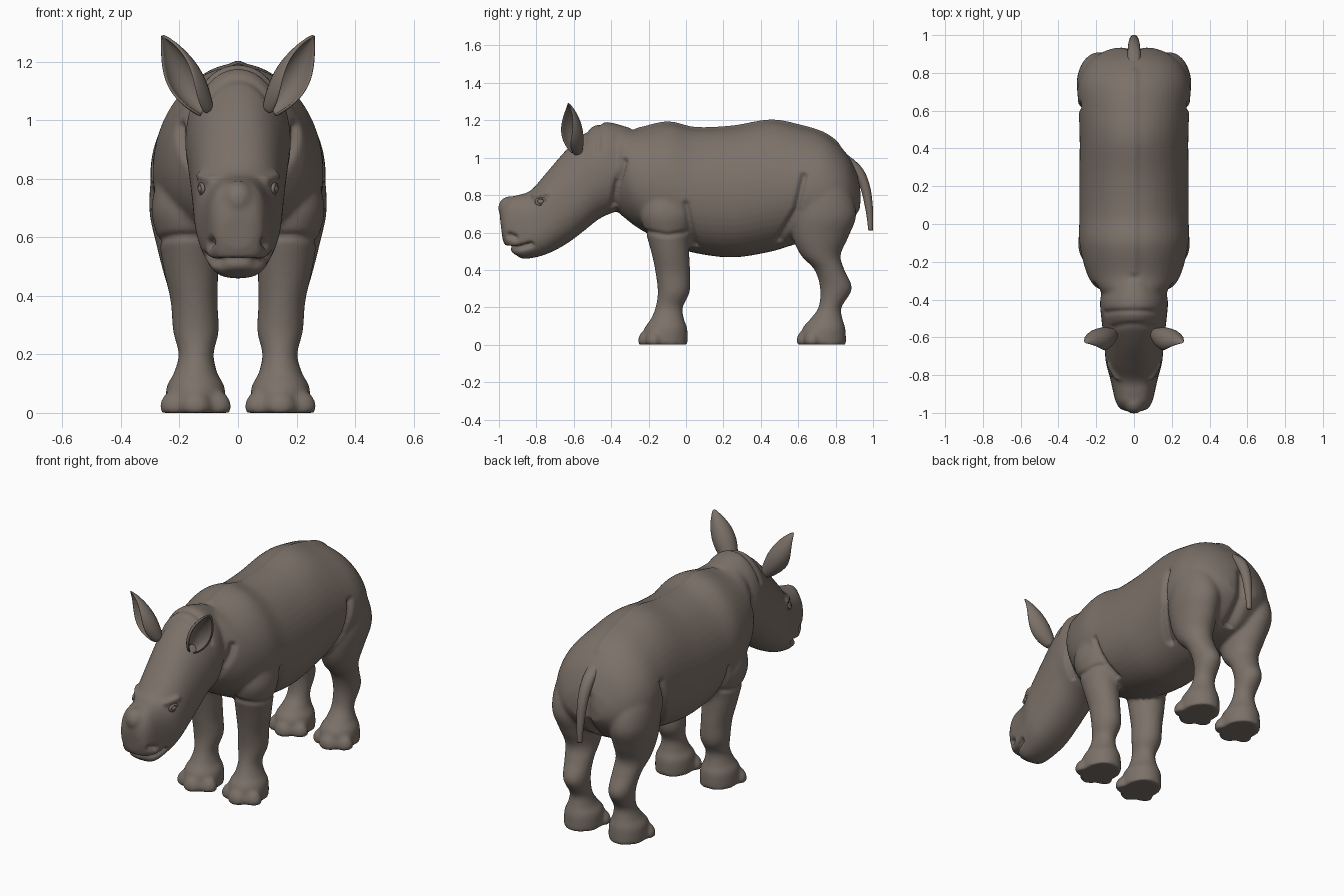
import bpy
import bmesh
from math import sin, cos, pi, exp, copysign
from mathutils import Vector, Matrix
from mathutils.geometry import intersect_point_line

cube = bpy.data.objects.get("Cube")
if cube:
    bpy.data.objects.remove(cube, do_unlink=True)

HIDE_COLOUR = (0.2, 0.165, 0.14, 1)
hide = bpy.data.materials.new("grey_brown_hide")
hide.use_nodes = True
hide.diffuse_color = HIDE_COLOUR
hide.node_tree.nodes["Principled BSDF"].inputs["Base Color"].default_value = HIDE_COLOUR


def finish(bm, name):
    """Turn a bmesh into a smooth, coloured object."""
    mesh = bpy.data.meshes.new(name)
    bmesh.ops.recalc_face_normals(bm, faces=bm.faces[:])
    bm.to_mesh(mesh)
    bm.free()
    mesh.materials.clear()
    mesh.materials.append(hide)
    mesh.shade_smooth()
    obj = bpy.data.objects.new(name, mesh)
    bpy.context.collection.objects.link(obj)
    return obj


def refine(rows, steps=6):
    """Catmull-Rom interpolation of section parameters."""
    rows = [Vector(r) for r in rows]
    padded = [rows[0]] + rows + [rows[-1]]
    out = []
    for a, b, c, d in zip(padded, padded[1:], padded[2:], padded[3:]):
        for i in range(steps):
            t = i / steps
            out.append(b + (c - a) * (t / 2)
                       + (a * 2 - b * 5 + c * 4 - d) * (t * t / 2)
                       + (b * 3 - a - c * 3 + d) * (t ** 3 / 2))
    return out + [rows[-1]]


def power(value, e):
    return copysign(abs(value) ** e, value)


def upright_ring(s, a):
    """Section from a top point to a bottom point: half width and squareness."""
    yt, zt, yb, zb, w, e = s
    k = (1 + power(cos(a), e)) / 2
    x = power(sin(a), e) * w * (1 - 0.08 * cos(a))
    return Vector((x, yb + (yt - yb) * k, zb + (zt - zb) * k))


def level_ring(s, a):
    """Horizontal section: height, centre and radii."""
    z, x, y, rx, ry = s
    return Vector((x + rx * cos(a), y + ry * sin(a), z))


def loft(bm, rows, ring, side=1, segments=48):
    loops = []
    for s in refine(rows):
        pts = [ring(s, 2 * pi * i / segments) for i in range(segments)]
        loops.append([bm.verts.new((p.x * side, p.y, p.z)) for p in pts])
    for lo, hi in zip(loops, loops[1:]):
        for i in range(segments):
            j = (i + 1) % segments
            bm.faces.new((lo[i], lo[j], hi[j], hi[i]))
    bm.faces.new(loops[0])
    bm.faces.new(loops[-1])


def ball(bm, centre, size):
    mat = Matrix.Translation(centre) @ Matrix.Diagonal((*size, 1))
    bmesh.ops.create_uvsphere(bm, u_segments=20, v_segments=12, radius=1, matrix=mat)


torso = [
    (-.44, 1.16, -.40, .74, .10, 1), (-.36, 1.165, -.33, .68, .195, 1),
    (-.27, 1.15, -.25, .62, .25, .97), (-.1, 1.185, -.1, .54, .288, .97),
    (.05, 1.155, .05, .49, .288, .97), (.25, 1.163, .25, .467, .288, .97),
    (.45, 1.195, .45, .497, .287, 1), (.6, 1.17, .6, .54, .292, 1),
    (.75, 1.12, .72, .55, .297, .97), (.86, 1.02, .82, .59, .255, .95),
    (.92, .9, .89, .66, .175, 1), (.935, .82, .93, .72, .1, 1)]
head = [
    (-.30, 1.16, -.3, .74, .15, 1), (-.42, 1.19, -.38, .71, .178, .95),
    (-.5, 1.165, -.46, .675, .175, .95), (-.58, 1.1, -.55, .605, .165, .92),
    (-.66, 1.02, -.63, .545, .157, .9), (-.75, .915, -.72, .495, .148, .85),
    (-.83, .825, -.8, .468, .127, .8), (-.9, .8, -.87, .46, .111, .72),
    (-.95, .785, -.91, .48, .1, .72), (-.985, .74, -.955, .51, .08, .8),
    (-.995, .68, -.98, .56, .045, .9)]
front_leg = [
    (.85, .17, -.1, .09, .12), (.7, .183, -.1, .113, .145),
    (.58, .17, -.095, .1, .115), (.48, .16, -.082, .092, .1),
    (.38, .15, -.07, .08, .092), (.28, .144, -.066, .078, .085),
    (.2, .143, -.09, .06, .073), (.135, .145, -.1, .075, .09),
    (.085, .145, -.108, .1, .115), (0, .145, -.112, .103, .122)]
hind_leg = [
    (1, .17, .72, .03, .04), (.85, .18, .735, .105, .13),
    (.7, .185, .74, .118, .17), (.58, .175, .72, .105, .15),
    (.48, .165, .72, .09, .107), (.4, .155, .767, .078, .08),
    (.3, .147, .802, .068, .085), (.2, .143, .77, .06, .062),
    (.135, .145, .75, .075, .088), (.085, .145, .737, .1, .115),
    (0, .145, .735, .103, .122)]

# Body: torso, head, legs and toes fused into one skin
bm = bmesh.new()
loft(bm, torso, upright_ring)
loft(bm, head, upright_ring)
for side in (1, -1):
    for leg in (front_leg, hind_leg):
        loft(bm, leg, level_ring, side)
        foot_x, foot_y = leg[-1][1] * side, leg[-1][2]
        for dx, dy in ((0, -.1), (.068, -.06), (-.068, -.06)):
            ball(bm, (foot_x + dx, foot_y + dy, .018), (.055, .045, .06))
# Horn bud
ball(bm, (0, -.945, .73), (.058, .06, .064))
for v in bm.verts:
    v.co.z = max(v.co.z, 0)
draft = finish(bm, "body_draft")
remesh = draft.modifiers.new("Fuse", 'REMESH')
remesh.mode = 'VOXEL'
remesh.voxel_size = 0.01
relax = draft.modifiers.new("Relax", 'SMOOTH')
relax.factor = 0.5
relax.iterations = 8
bpy.context.view_layer.update()
bm = bmesh.new()
bm.from_object(draft, bpy.context.evaluated_depsgraph_get())
bpy.data.objects.remove(draft, do_unlink=True)


def carve(path, width, depth, where, axes=(1, 2)):
    """Press a groove (or raise a ridge) along a path seen along one axis."""
    bm.normal_update()
    pts = [Vector((*p, 0)) for p in path]
    shifts = []
    for v in bm.verts:
        if not where(v.co):
            continue
        p = Vector((v.co[axes[0]], v.co[axes[1]], 0))
        gap = 1
        for a, b in zip(pts, pts[1:]):
            t = intersect_point_line(p, a, b)[1]
            gap = min(gap, (p - a.lerp(b, min(max(t, 0), 1))).length)
        if gap < width * 3:
            shifts.append((v, v.normal * (-depth * exp(-(gap / width) ** 2))))
    for v, move in shifts:
        v.co += move


# Skin folds at neck, collar, shoulder, elbow and flank
carve([(-.33, .98), (-.37, .85), (-.39, .72)], .015, .022, lambda c: abs(c.x) > .1)
carve([(-.46, 1.2), (-.47, 1.04)], .014, .009, lambda c: c.z > .9)
carve([(-.53, 1.15), (-.55, 1.06)], .014, .007, lambda c: c.z > .9)
carve([(-.25, .61), (-.1, .585), (0, .6)], .013, .01, lambda c: abs(c.x) > .12)
carve([(0, .75), (.03, .6), (.05, .53)], .015, .018, lambda c: abs(c.x) > .15)
carve([(.63, .9), (.59, .72), (.5, .56)], .016, .024, lambda c: abs(c.x) > .14)
# Mouth, nostrils and brows
carve([(-1, .515), (-.92, .51), (-.83, .535)], .012, .03, lambda c: c.y < -.8)
carve([(-.945, .585), (-.915, .575)], .014, .022, lambda c: abs(c.x) > .03)
carve([(-.81, .795), (-.745, .81)], .014, -.014, lambda c: abs(c.x) > .06)
# Spine ridge and rump cleft
carve([(0, -.25), (0, .8)], .022, -.01, lambda c: c.z > 1, (0, 1))
carve([(0, .5), (0, .85)], .03, .03, lambda c: c.y > .8, (0, 2))
finish(bm, "body")

# Tail
bm = bmesh.new()
loft(bm, [(1.03, 0, .81, .035, .035), (.95, 0, .9, .035, .038),
          (.85, 0, .955, .03, .028), (.72, 0, .98, .022, .02),
          (.61, 0, .987, .014, .012)], level_ring, segments=16)
finish(bm, "tail")

ROWS, COLS = 14, 10
for side, label in ((1, "left"), (-1, "right")):
    # Ear: a cupped leaf on a narrow rolled stem, opening forward and outward
    bm = bmesh.new()
    base, tip = Vector((.105, -.575, 1.03)), Vector((.26, -.63, 1.29))
    axis = (tip - base).normalized()
    facing = Vector((.55, -.8, 0))
    facing = (facing - axis * facing.dot(axis)).normalized()
    across = axis.cross(facing)
    grid = []
    for r in range(ROWS + 1):
        u = r / ROWS
        w = .06 * max(sin(pi * (.1 + .9 * u)), .01) ** .8
        row = []
        for c in range(COLS + 1):
            a = (2 * c / COLS - 1) * (2.9 - 1.7 * u)
            p = base.lerp(tip, u) + across * (w * sin(a)) + facing * (w * (.3 - cos(a)))
            row.append(bm.verts.new((p.x * side, p.y, p.z)))
        grid.append(row)
    for lo, hi in zip(grid, grid[1:]):
        for c in range(COLS):
            bm.faces.new((lo[c], lo[c + 1], hi[c + 1], hi[c]))
    ear = finish(bm, label + "_ear")
    shell = ear.modifiers.new("Thickness", 'SOLIDIFY')
    shell.thickness = 0.01
    shell.offset = 0
    ear.modifiers.new("Round", 'SUBSURF').levels = 1

    # Eye with a ring of eyelid
    bm = bmesh.new()
    ball(bm, (.116 * side, -.775, .765), (.022, .02, .018))
    finish(bm, label + "_eye")
    bpy.ops.mesh.primitive_torus_add(
        location=(.126 * side, -.775, .765), rotation=(0, pi / 2, -.25 * side),
        major_radius=.021, minor_radius=.007, major_segments=24, minor_segments=8)
    lid = bpy.context.object
    lid.name = label + "_eyelid"
    lid.scale = (.8, 1.25, 1)
    lid.data.materials.append(hide)
    lid.data.shade_smooth()
